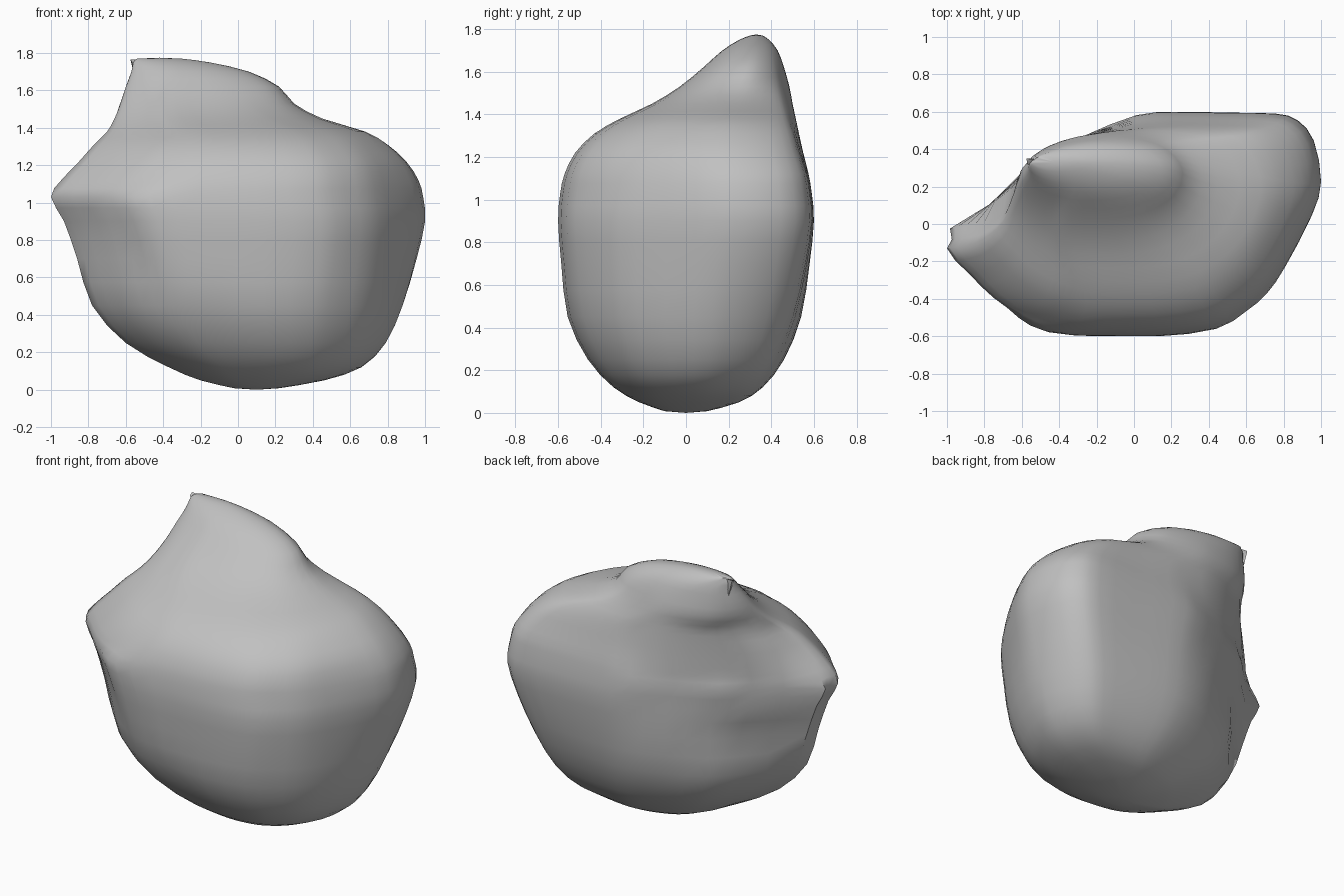
import bpy
import math
from mathutils import Vector

default_cube = bpy.data.objects.get("Cube")
if default_cube:
    bpy.data.objects.remove(default_cube, do_unlink=True)


def make_material(name, colour):
    material = bpy.data.materials.new(name)
    material.use_nodes = True
    material.diffuse_color = colour
    material.node_tree.nodes["Principled BSDF"].inputs["Base Color"].default_value = colour
    return material


def spline(points, steps, closed):
    """Smooth curve through points of any dimension."""
    points = [Vector(p) for p in points]
    count = len(points)

    def pick(i):
        return points[i % count] if closed else points[min(max(i, 0), count - 1)]

    result = []
    for i in range(count if closed else count - 1):
        a, b, c, d = (pick(i + k) for k in (-1, 0, 1, 2))
        for s in range(steps):
            t = s / steps
            result.append(b + (c - a) * (t / 2)
                          + (a * 2 - b * 5 + c * 4 - d) * (t * t / 2)
                          + (b * 3 - a - c * 3 + d) * (t ** 3 / 2))
    if not closed:
        result.append(points[-1])
    return result


def fit(points):
    """Scale an outline to the unit square from zero to one."""
    low = [min(p[i] for p in points) for i in (0, 1)]
    high = [max(p[i] for p in points) for i in (0, 1)]
    return [[(p[i] - low[i]) / (high[i] - low[i]) for i in (0, 1)] for p in points]


def section(outline, weight):
    """Blend the angular plan outline with a round one."""
    blended = []
    for u, v in outline:
        angle = math.atan2(v - 0.5, u - 0.5)
        ru, rv = 0.5 + math.cos(angle) / 2, 0.5 + math.sin(angle) / 2
        blended.append((ru + (u - ru) * weight, rv + (v - rv) * weight))
    return fit(blended)


def fill_out(ray, centre, planes):
    """Push a point outwards to the softened meeting of a few planes."""
    total = 0
    for direction, offset in planes:
        direction = Vector(direction)
        reach = max(offset - direction.dot(centre), .01)
        total += max(direction.dot(ray) / reach, 0) ** 14
    return max(total ** (-1 / 14), 1)


def level_points(row, outline):
    """One ring of the boulder, with its flat faces on the left side of the plan."""
    z, left, right, front, back, weight = row
    centre = Vector(((left + right) / 2, (front + back) / 2))
    strength = min(max((z - .3) / .3, 0), 1)
    back_planes = [((-1, 0), -left), ((0, 1), back),
                   ((-1, 1), min(.88, .45 + .48 * z)), ((-.44, 1), .59)]
    front_planes = [((-1, 0), -left), ((0, -1), -front),
                    ((-.71, -.71), min(.5 + .3 * z, 1.83 - z))]
    points = []
    for u, v in section(outline, weight):
        ray = Vector((left + (right - left) * u, front + (back - front) * v)) - centre
        if ray.x < 0:
            grow = fill_out(ray, centre, back_planes if ray.y > 0 else front_planes)
            ray *= 1 + (grow - 1) * strength
        points.append((centre.x + ray.x, centre.y + ray.y, z))
    return points


def build(name, verts, faces, material):
    mesh = bpy.data.meshes.new(name)
    mesh.from_pydata(verts, [], faces)
    mesh.materials.append(material)
    obj = bpy.data.objects.new(name, mesh)
    bpy.context.collection.objects.link(obj)
    for other in bpy.context.selected_objects:
        other.select_set(False)
    bpy.context.view_layer.objects.active = obj
    obj.select_set(True)
    bpy.ops.object.shade_smooth_by_angle(angle=math.radians(50))
    return obj


# Plan outline at the widest height, counter-clockwise from the side point
plan = [(-1, -.13), (-.88, -.27), (-.75, -.4), (-.6, -.5), (-.45, -.55), (-.2, -.575),
        (.1, -.6), (.42, -.56), (.58, -.47), (.7, -.37), (.8, -.23), (.95, .05),
        (1, .23), (.96, .45), (.87, .56), (.75, .595), (.5, .6), (.2, .605), (0, .59),
        (-.25, .49), (-.5, .37), (-.64, .24), (-.9, -.02)]

# Levels: height, left, right, front, back, angularity
levels = [
    (.008, -.02, .22, -.1, .1, .3), (.05, -.2, .46, -.22, .25, .4),
    (.12, -.37, .66, -.34, .36, .5), (.25, -.6, .79, -.46, .46, .6),
    (.45, -.78, .88, -.555, .54, .7), (.7, -.86, .955, -.585, .58, .9),
    (.9, -.93, 1, -.6, .6, 1), (1.03, -1, .99, -.59, .59, 1),
    (1.12, -.945, .965, -.57, .575, 1), (1.22, -.85, .9, -.52, .55, .9),
    (1.31, -.77, .8, -.43, .53, .8), (1.38, -.7, .68, -.31, .515, .6),
    (1.45, -.66, .45, -.16, .5, .4), (1.53, -.63, .3, -.03, .485, .2),
    (1.62, -.6, .22, .08, .46, .1), (1.7, -.57, .06, .17, .43, 0),
    (1.75, -.56, -.15, .25, .39, 0), (1.77, -.54, -.3, .3, .36, 0)]

stone = make_material("stone_grey", (.53, .53, .53, 1))

# Boulder body lofted through the levels
outline = fit(spline(plan, 2, True))
rings = [level_points(row, outline) for row in spline(levels, 2, False)]
verts = [point for ring in rings for point in ring]
n = len(outline)
faces = []
for r in range(len(rings) - 1):
    for i in range(n):
        j = (i + 1) % n
        faces.append((r * n + i, r * n + j, (r + 1) * n + j, (r + 1) * n + i))

# Closing fans underneath and on the ridge
bottom, top, last = len(verts), len(verts) + 1, (len(rings) - 1) * n
verts += [(.1, 0, 0), (-.42, .33, 1.775)]
for i in range(n):
    j = (i + 1) % n
    faces += [(bottom, j, i), (top, last + i, last + j)]
build("boulder", verts, faces, stone)

# Small chipped nub at the end of the ridge
nub = [(-.575, .35, 1.765), (-.57, .32, 1.755), (-.53, .345, 1.765),
       (-.55, .35, 1.66), (-.5, .3, 1.7)]
build("ridge_nub", nub, [(0, 1, 2), (0, 3, 1), (1, 3, 4), (1, 4, 2), (0, 2, 3), (2, 4, 3)], stone)
